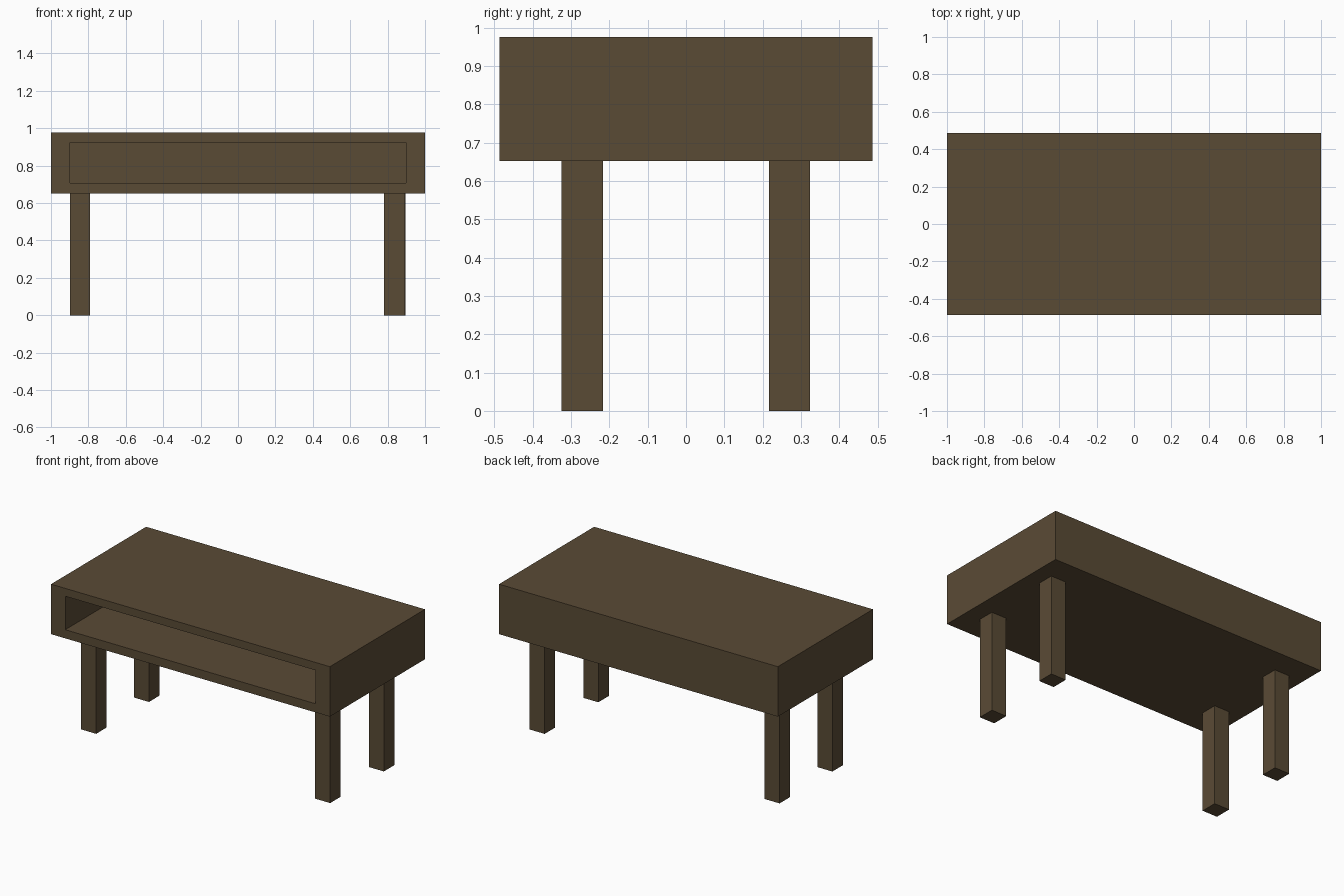
import bpy
import bmesh
from mathutils import Vector

default = bpy.data.objects.get("Cube")
if default:
    bpy.data.objects.remove(default, do_unlink=True)

# Single dark wood colour
COLOR = (0.102, 0.070, 0.036, 1.0)
wood = bpy.data.materials.new("dark_wood")
wood.use_nodes = True
wood.diffuse_color = COLOR
bsdf = next(n for n in wood.node_tree.nodes if n.type == 'BSDF_PRINCIPLED')
bsdf.inputs["Base Color"].default_value = COLOR


def box_mesh(lo, hi):
    """Box between two opposite corners."""
    lo, hi = Vector(lo), Vector(hi)
    bm = bmesh.new()
    bmesh.ops.create_cube(bm, size=1.0)
    bmesh.ops.scale(bm, vec=hi - lo, verts=bm.verts)
    bmesh.ops.translate(bm, vec=(lo + hi) / 2, verts=bm.verts)
    return bm


def finish(bm, name):
    bmesh.ops.recalc_face_normals(bm, faces=bm.faces)
    mesh = bpy.data.meshes.new(name)
    bm.to_mesh(mesh)
    bm.free()
    mesh.materials.append(wood)
    obj = bpy.data.objects.new(name, mesh)
    bpy.context.collection.objects.link(obj)
    return obj


# Table body with an open shelf pushed in from the front
BOTTOM, TOP, HALF_DEPTH = 0.652, 0.976, 0.487
bm = box_mesh((-1, -HALF_DEPTH, BOTTOM), (1, HALF_DEPTH, TOP))
front = min(bm.faces, key=lambda f: f.calc_center_median().y)
bmesh.ops.inset_individual(bm, faces=[front], thickness=0.05)
for v in front.verts:
    v.co.x = 0.898 if v.co.x > 0 else -0.898
    v.co.z = 0.925 if v.co.z > 0.8 else 0.708
recess = bmesh.ops.extrude_discrete_faces(bm, faces=[front])["faces"][0]
for v in recess.verts:
    v.co.y = HALF_DEPTH - 0.06
finish(bm, "table_body")

# Four square legs
W = 0.108
legs = {
    "front_right_leg": (-0.898, -0.325),
    "front_left_leg": (0.781, -0.325),
    "back_right_leg": (-0.898, 0.216),
    "back_left_leg": (0.787, 0.216),
}
for name, (x, y) in legs.items():
    finish(box_mesh((x, y, 0), (x + W, y + W, BOTTOM)), name)
